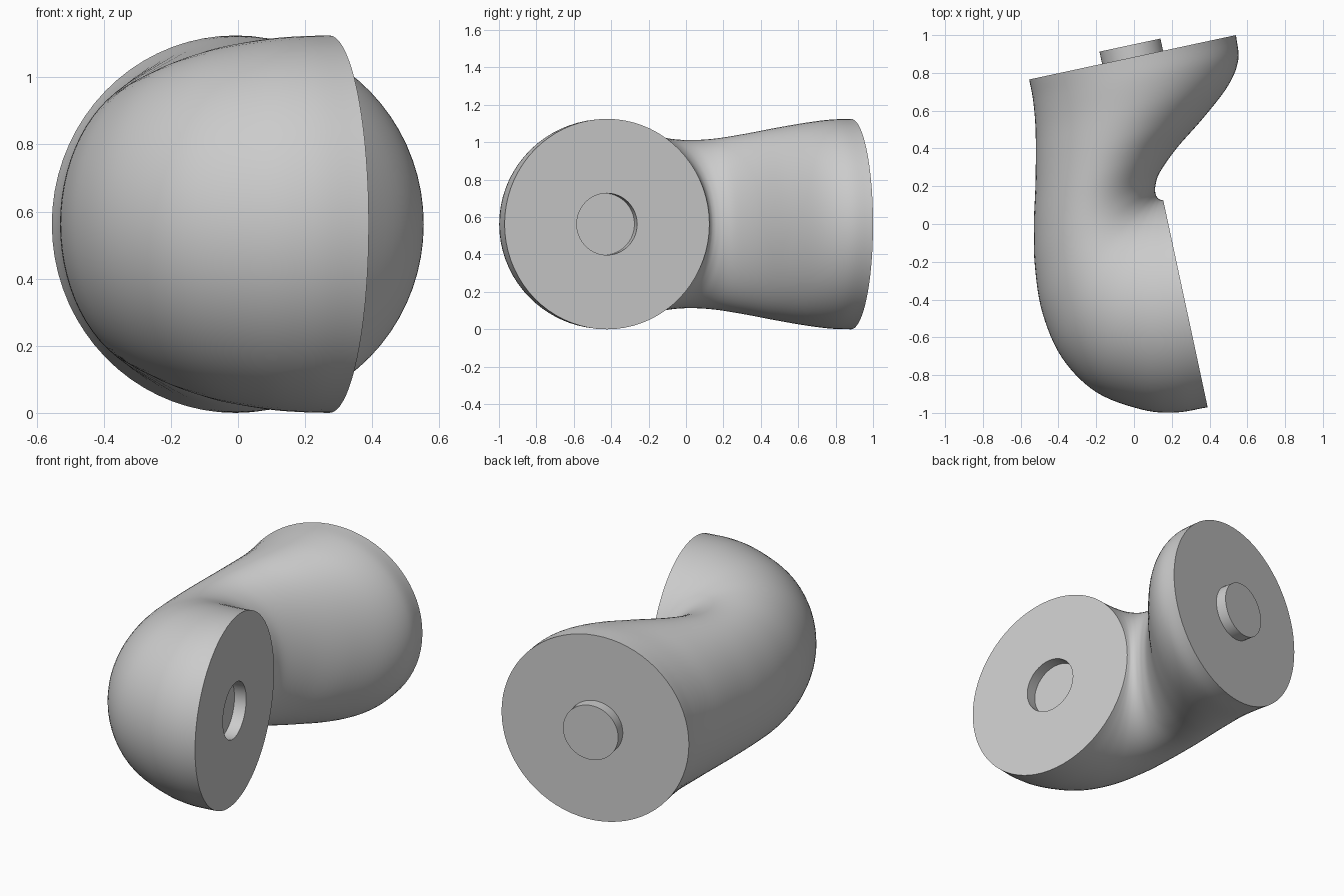
import bpy, bmesh, math
from mathutils import Vector

if "Cube" in bpy.data.objects:
    bpy.data.objects.remove(bpy.data.objects["Cube"])

SEG = 72        # sides of each cross-section
SUB = 6         # in-between rings per station
ZC = 0.5625     # height of the bend's centre plane

# Stations along the bend: outer x, y, inner x, y, half height
stations = [Vector(s) for s in (
    (-0.555, 0.765, 0.54, 1.0, 0.5625),
    (-0.535, 0.66, 0.552, 0.87, 0.558),
    (-0.522, 0.52, 0.50, 0.735, 0.54),
    (-0.52, 0.37, 0.37, 0.565, 0.512),
    (-0.522, 0.20, 0.225, 0.40, 0.48),
    (-0.53, 0.00, 0.135, 0.27, 0.455),
    (-0.525, -0.22, 0.113, 0.20, 0.45),
    (-0.485, -0.47, 0.113, 0.165, 0.465),
    (-0.38, -0.71, 0.12, 0.145, 0.497),
    (-0.20, -0.89, 0.13, 0.134, 0.53),
    (0.04, -0.982, 0.138, 0.129, 0.552),
    (0.22, -0.998, 0.147, 0.127, 0.56),
    (0.39, -0.97, 0.155, 0.125, 0.5625))]


def catmull(a, b, c, d, t):
    return 0.5 * (2 * b + (c - a) * t + (2 * a - 5 * b + 4 * c - d) * t * t
                  + (3 * b - a - 3 * c + d) * t ** 3)


def ellipse(centre, axis, height):
    """Vertical ring: axis is the horizontal half-width vector."""
    up = Vector((0, 0, height))
    return [centre + axis * math.cos(a) + up * math.sin(a)
            for a in (2 * math.pi * i / SEG for i in range(SEG))]


def station_ring(s):
    outer, inner = Vector((s[0], s[1], ZC)), Vector((s[2], s[3], ZC))
    return ellipse((outer + inner) / 2, (inner - outer) / 2, s[4])


def socket_rings(s, direction, radius, depth):
    """Small round step on an end face: start ring and moved ring."""
    outer, inner = Vector((s[0], s[1], ZC)), Vector((s[2], s[3], ZC))
    mid, axis = (outer + inner) / 2, (inner - outer).normalized() * radius
    return [ellipse(mid, axis, radius),
            ellipse(mid + direction.normalized() * depth, axis, radius)]


# Curved body between the two round end faces
body = []
last = len(stations) - 1
for i in range(last):
    p0 = stations[i - 1] if i else 2 * stations[0] - stations[1]
    p3 = stations[i + 2] if i + 2 <= last else 2 * stations[last] - stations[last - 1]
    for k in range(SUB):
        body.append(station_ring(catmull(p0, stations[i], stations[i + 1], p3, k / SUB)))
body.append(station_ring(stations[last]))

# Peg on the back face, matching hole in the side face
peg = socket_rings(stations[0], Vector((-0.21, 0.978, 0)), 0.165, 0.066)
hole = socket_rings(stations[last], Vector((-0.978, -0.21, 0)), 0.165, 0.07)
rings = peg[::-1] + body + hole

bm = bmesh.new()
loops = [[bm.verts.new(p) for p in ring] for ring in rings]
for a, b in zip(loops, loops[1:]):
    for i in range(SEG):
        j = (i + 1) % SEG
        bm.faces.new((a[i], a[j], b[j], b[i]))
bm.faces.new(loops[0])
bm.faces.new(loops[-1])
bmesh.ops.recalc_face_normals(bm, faces=bm.faces)

mesh = bpy.data.meshes.new("elbow_connector")
bm.to_mesh(mesh)
bm.free()
elbow = bpy.data.objects.new("elbow_connector", mesh)
bpy.context.collection.objects.link(elbow)
bpy.context.view_layer.objects.active = elbow
elbow.select_set(True)
bpy.ops.object.shade_smooth_by_angle(angle=math.radians(35))
